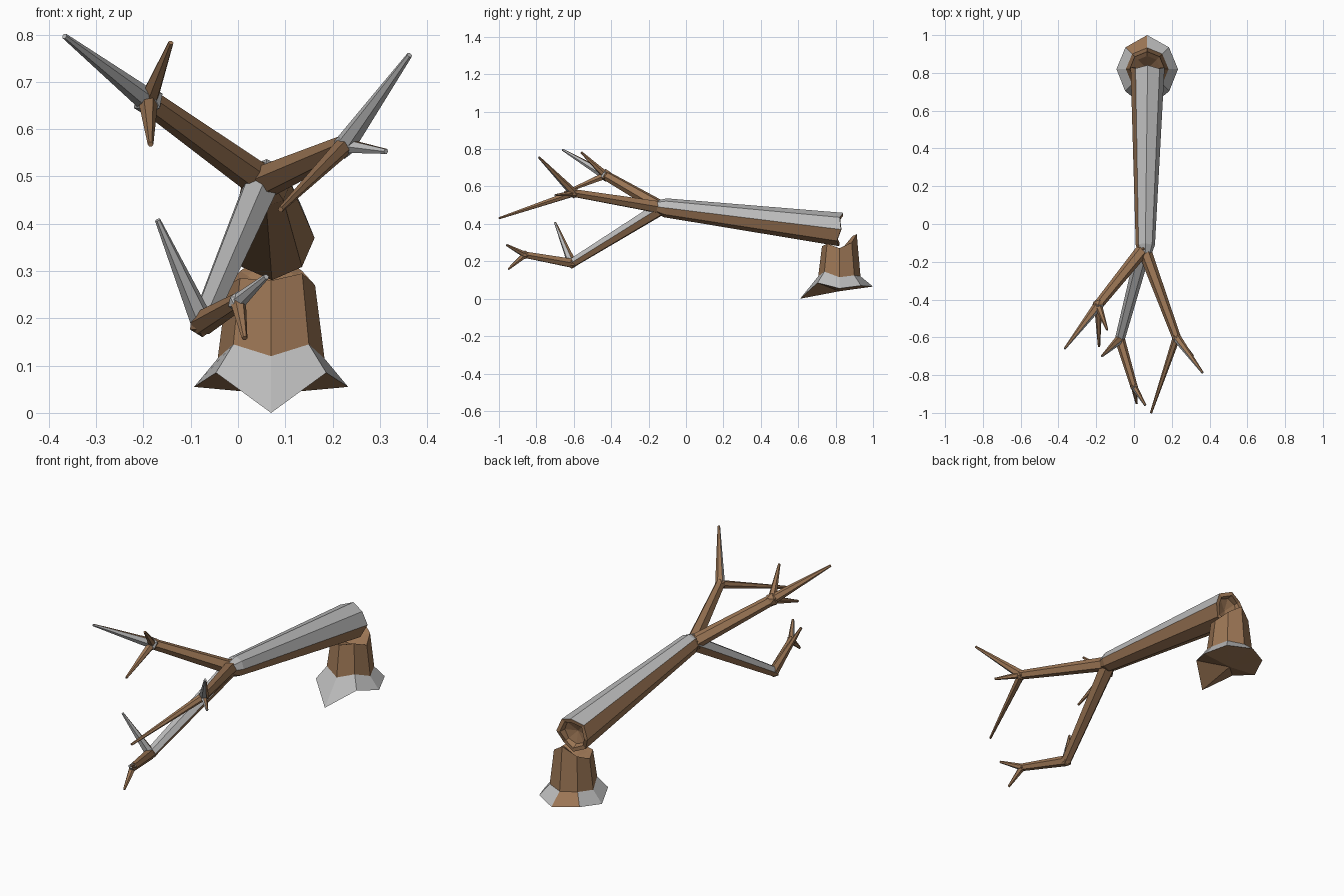
import bpy, bmesh, math
from mathutils import Vector

cube = bpy.data.objects.get("Cube")
if cube:
    bpy.data.objects.remove(cube, do_unlink=True)


def material(name, colour):
    m = bpy.data.materials.new(name)
    m.use_nodes = True
    m.diffuse_color = colour
    m.node_tree.nodes["Principled BSDF"].inputs["Base Color"].default_value = colour
    return m


BARK = material("brown bark", (0.33, 0.18, 0.09, 1))
SNOW = material("pale grey snow", (0.5, 0.5, 0.5, 1))


def finish(name, bm, is_snow):
    """Clean normals, colour the faces by a rule and link the object."""
    bmesh.ops.recalc_face_normals(bm, faces=bm.faces[:])
    bm.normal_update()
    for f in bm.faces:
        f.material_index = int(is_snow(f))
    mesh = bpy.data.meshes.new(name)
    bm.to_mesh(mesh)
    bm.free()
    mesh.materials.append(BARK)
    mesh.materials.append(SNOW)
    ob = bpy.data.objects.new(name, mesh)
    bpy.context.collection.objects.link(ob)
    return ob


def loft(rings):
    """Skin rings of equal length; a ring holding one point closes as a fan."""
    bm = bmesh.new()
    loops = [[bm.verts.new(p) for p in ring] for ring in rings]
    for a, b in zip(loops, loops[1:]):
        n = max(len(a), len(b))
        for i in range(n):
            j = (i + 1) % n
            if len(a) == 1:
                bm.faces.new((a[0], b[i], b[j]))
            elif len(b) == 1:
                bm.faces.new((a[i], a[j], b[0]))
            else:
                bm.faces.new((a[i], a[j], b[j], b[i]))
    return bm


def ring(centre, direction, radius, sides, jag=0.0):
    d = direction.normalized()
    u = d.cross(Vector((0, 0, 1))).normalized()
    v = u.cross(d)
    out = []
    for k in range(sides):
        a = math.tau * k / sides
        push = d * (jag if k % 2 else 0)
        out.append(centre + (u * math.cos(a) + v * math.sin(a)) * radius + push)
    return out


def facing(direction, limit):
    d = Vector(direction).normalized()
    return lambda f: f.normal.dot(d) > limit


def bare(f):
    return False


def limb(name, path, radii, sides=6, snow=bare):
    """Tapered branch through the points of a path."""
    pts = [Vector(p) for p in path]
    rings = [[pts[0]]]
    for i, p in enumerate(pts):
        d = pts[min(i + 1, len(pts) - 1)] - pts[max(i - 1, 0)]
        rings.append(ring(p, d, radii[i], sides))
    rings.append([pts[-1]])
    return finish(name, loft(rings), snow)


def knot(name, centre, radius, snow=bare):
    bm = bmesh.new()
    bmesh.ops.create_icosphere(bm, subdivisions=1, radius=radius)
    bmesh.ops.translate(bm, verts=bm.verts[:], vec=centre)
    return finish(name, bm, snow)


# Stump with flared roots and a splintered, hollow top
CX, CY = 0.07, 0.82


def stump_ring(radii, heights):
    out = []
    for k, (r, z) in enumerate(zip(radii, heights)):
        a = math.tau * k / 8
        out.append((CX + r * math.cos(a), CY + r * math.sin(a), z))
    return out


break_z = [0.27, 0.30, 0.345, 0.30, 0.27, 0.285, 0.28, 0.295]
stump = loft([
    [(CX, CY, 0.04)],
    stump_ring([.163, .163, .18, .163, .163, .165, .21, .165],
               [.055, .07, .065, .07, .055, .085, 0, .085]),
    stump_ring([.113] * 8, [.115, .125, .12, .125, .115, .145, .12, .145]),
    stump_ring([.093] * 8, break_z),
    stump_ring([.07] * 8, [z - 0.01 for z in break_z]),
    [(CX, CY, 0.25)],
])


def root_snow(f):
    c = f.calc_center_median()
    bare_side = c.x < CX and c.y > CY + 0.1
    return 0.05 < c.z < 0.13 and f.normal.z > 0.1 and not bare_side


finish("stump", stump, root_snow)

# Fallen trunk, hollow at the broken end
butt, head = Vector((0.072, 0.83, 0.37)), Vector((0.06, -0.11, 0.486))
along = head - butt
unit = along.normalized()
trunk = loft([
    [butt + unit * 0.05],
    ring(butt + unit * 0.03, along, 0.062, 8),
    ring(butt, along, 0.07, 8, 0.015),
    ring(butt, along, 0.09, 8, 0.015),
    ring(head, along, 0.051, 8),
    ring(head + unit * 0.045, along, 0.035, 8),
    [head + unit * 0.07],
])
top_snow = facing((0.15, 0, 1), 0.4)
finish("trunk", trunk, lambda f: top_snow(f) and f.calc_center_median().y < 0.7)

# Main branches
FORK = (0.052, -0.13, 0.487)
RIGHT = (-0.19, -0.43, 0.66)
LEFT = (0.225, -0.60, 0.565)
LOW = (-0.075, -0.61, 0.19)
LOW_END = (0.0, -0.86, 0.235)
front_snow = facing((-0.1, -1, 0), 0.2)

limb("right_branch", [FORK, RIGHT], [0.036, 0.026])
limb("left_branch", [FORK, LEFT], [0.036, 0.023])
limb("low_branch", [FORK, LOW], [0.04, 0.026], 6,
     facing((-0.2, -0.2, 1), 0.2))
limb("low_branch_end", [LOW, LOW_END], [0.027, 0.019])

# Knots where twigs divide
for name, spot, size, rule in (
        ("fork_knot", FORK, 0.045, bare),
        ("right_knot", RIGHT, 0.034, front_snow),
        ("left_knot", LEFT, 0.028, front_snow),
        ("low_knot", LOW, 0.03, bare),
        ("low_end_knot", LOW_END, 0.023, front_snow)):
    knot(name, spot, size, rule)

# Tapering twigs
for name, start, tip, size, rule in (
        ("right_outer_twig", RIGHT, (-0.367, -0.66, 0.797), 0.025, front_snow),
        ("right_upper_twig", RIGHT, (-0.142, -0.56, 0.783), 0.021, bare),
        ("right_lower_twig", RIGHT, (-0.185, -0.65, 0.568), 0.021, bare),
        ("left_outer_twig", LEFT, (0.363, -0.787, 0.757), 0.023, front_snow),
        ("left_long_twig", LEFT, (0.09, -1.0, 0.43), 0.02, bare),
        ("left_short_twig", LEFT, (0.313, -0.70, 0.553), 0.017, front_snow),
        ("low_upper_twig", LOW, (-0.17, -0.70, 0.408), 0.025, front_snow),
        ("low_end_upper_twig", LOW_END, (0.06, -0.96, 0.288), 0.017, front_snow),
        ("low_end_lower_twig", LOW_END, (0.014, -0.95, 0.158), 0.017, bare)):
    limb(name, [start, tip], [size, 0.006], 6, rule)
